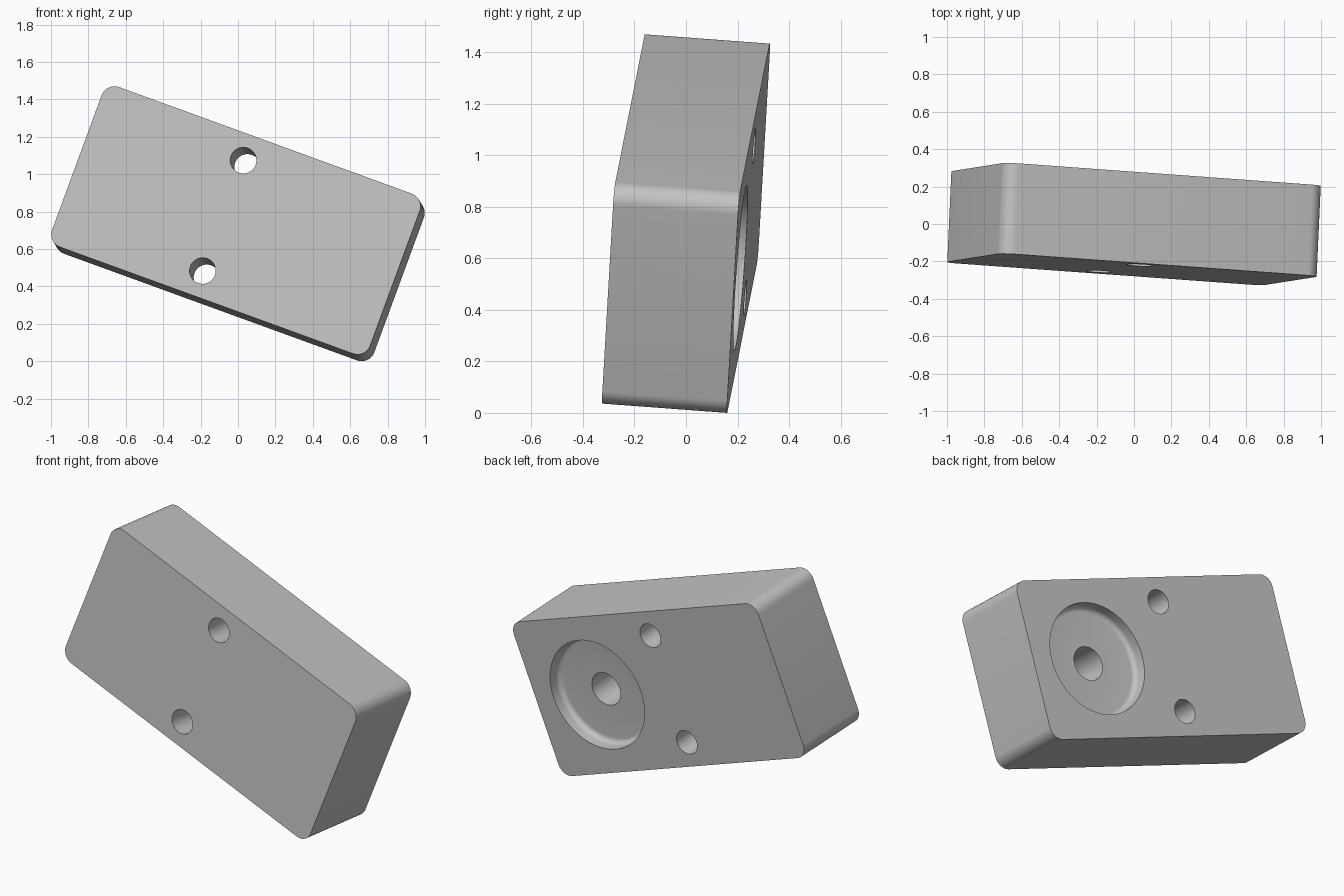
import bpy, bmesh
from math import sin, cos, pi, radians
from mathutils import Matrix, Vector

default = bpy.data.objects.get("Cube")
if default:
    bpy.data.objects.remove(default, do_unlink=True)

LENGTH, DEPTH, HEIGHT, CORNER = 1.814, 0.487, 0.913, 0.072
BACK = DEPTH / 2


def add_object(name, bm):
    bmesh.ops.recalc_face_normals(bm, faces=bm.faces)
    mesh = bpy.data.meshes.new(name)
    bm.to_mesh(mesh)
    bm.free()
    obj = bpy.data.objects.new(name, mesh)
    bpy.context.collection.objects.link(obj)
    return obj


def lathe(name, profile, x, z, steps=64):
    """Turn (radius, y) points around an axis parallel to y."""
    bm = bmesh.new()
    verts = [bm.verts.new((r, y, 0)) for r, y in profile]
    edges = [bm.edges.new(pair) for pair in zip(verts, verts[1:])]
    bmesh.ops.spin(bm, geom=verts + edges, cent=(0, 0, 0), axis=(0, 1, 0),
                   angle=2 * pi, steps=steps)
    bmesh.ops.remove_doubles(bm, verts=bm.verts, dist=0.0001)
    bmesh.ops.translate(bm, verts=bm.verts, vec=(x, 0, z))
    return add_object(name, bm)


# Block with four rounded corners along its depth
bm = bmesh.new()
bmesh.ops.create_cube(bm, size=1)
bmesh.ops.scale(bm, verts=bm.verts, vec=(LENGTH, DEPTH, HEIGHT))
corners = [e for e in bm.edges
           if abs(e.verts[0].co.y - e.verts[1].co.y) > DEPTH / 2]
bmesh.ops.bevel(bm, geom=corners, offset=CORNER, segments=10, profile=0.5,
                affect='EDGES')
block = add_object("block", bm)

# Two through holes
cutters = []
for side in (-1, 1):
    cutters.append(lathe("through_hole_cutter",
                         [(0, -0.5), (0.07, -0.5), (0.07, 0.5), (0, 0.5)],
                         -0.074, side * 0.315, 48))

# Round recess with a filleted floor and a deeper blind hole in the back
RECESS, FLOOR, FILLET, BORE = 0.322, BACK - 0.08, 0.03, 0.097
fillet = [(RECESS - FILLET * (1 - cos(a)), FLOOR + FILLET * (1 - sin(a)))
          for a in (i * pi / 12 for i in range(7))]
cutters.append(lathe("recess_cutter",
                     [(0, 0.5), (RECESS, 0.5)] + fillet
                     + [(BORE, FLOOR), (BORE, BACK - 0.36), (0, BACK - 0.36)],
                     0.455, 0))

bpy.context.view_layer.objects.active = block
block.select_set(True)
for cutter in cutters:
    mod = block.modifiers.new("cut", 'BOOLEAN')
    mod.operation = 'DIFFERENCE'
    mod.solver = 'EXACT'
    mod.object = cutter
    bpy.ops.object.modifier_apply(modifier=mod.name)
    bpy.data.objects.remove(cutter, do_unlink=True)

# Tilted pose
long_axis = Vector((0.94, -0.068, -0.342)).normalized()
depth_axis = Vector((0.045, 0.996, -0.074))
depth_axis = (depth_axis - long_axis * depth_axis.dot(long_axis)).normalized()
up_axis = long_axis.cross(depth_axis)
pose = Matrix((long_axis, depth_axis, up_axis)).transposed()
block.data.transform(pose.to_4x4())
lowest = min(v.co.z for v in block.data.vertices)
block.data.transform(Matrix.Translation((0, 0, -lowest)))

# Plain grey
grey = bpy.data.materials.new("light_grey")
grey.use_nodes = True
color = (0.55, 0.55, 0.55, 1)
grey.diffuse_color = color
grey.node_tree.nodes["Principled BSDF"].inputs["Base Color"].default_value = color
block.data.materials.clear()
block.data.materials.append(grey)
for face in block.data.polygons:
    face.material_index = 0
bpy.ops.object.shade_smooth_by_angle(angle=radians(30))
